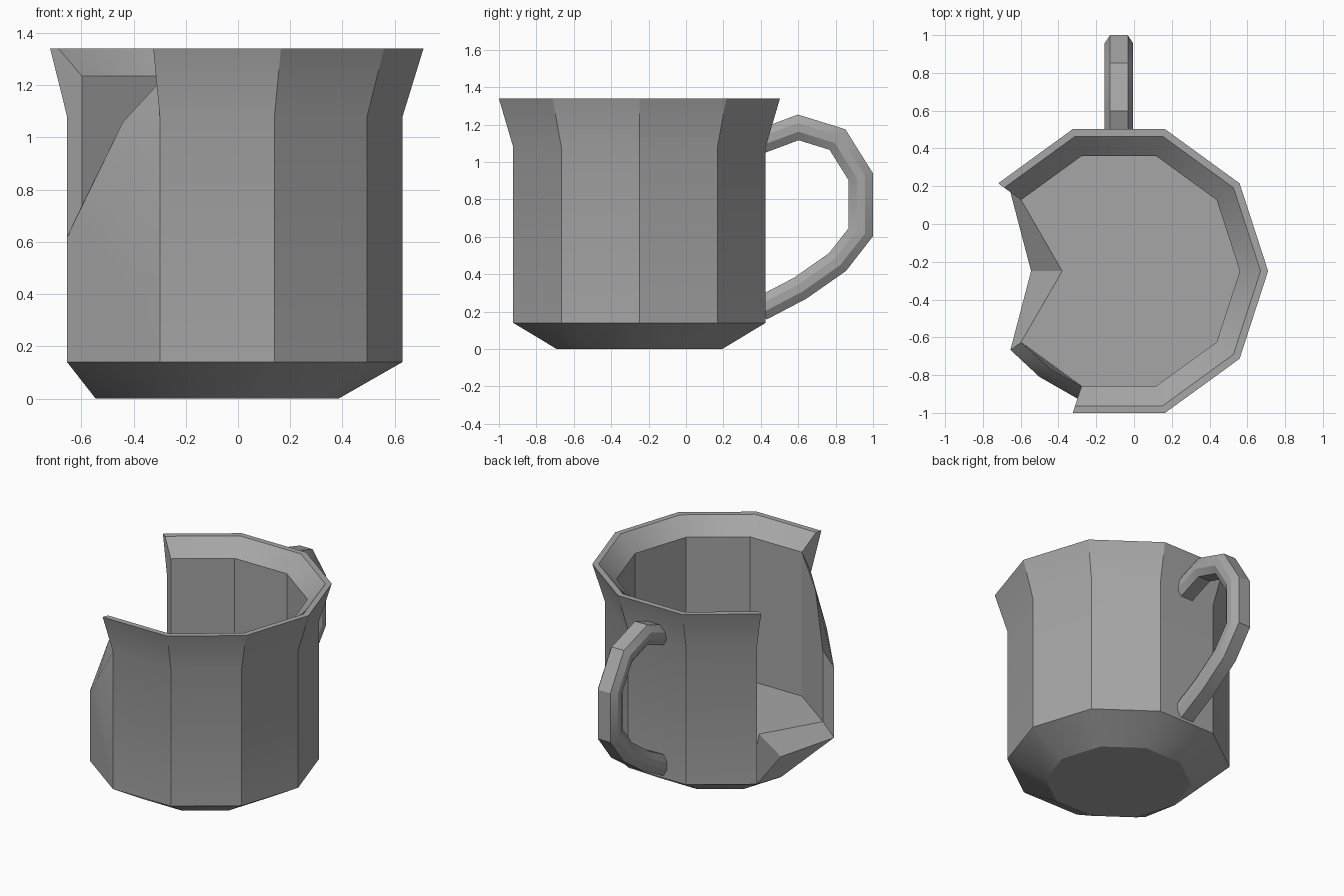
import bpy, bmesh
from math import cos, sin, pi
from mathutils import Vector

cube = bpy.data.objects.get("Cube")
if cube:
    bpy.data.objects.remove(cube)

# One plain clay grey for everything
clay = bpy.data.materials.new("grey clay")
clay.use_nodes = True
grey = (0.38, 0.38, 0.38, 1)
clay.diffuse_color = grey
clay.node_tree.nodes["Principled BSDF"].inputs["Base Color"].default_value = grey


def finish(bm, name):
    bmesh.ops.recalc_face_normals(bm, faces=bm.faces)
    mesh = bpy.data.meshes.new(name)
    bm.to_mesh(mesh)
    bm.free()
    obj = bpy.data.objects.new(name, mesh)
    bpy.context.collection.objects.link(obj)
    mesh.materials.append(clay)
    bpy.ops.object.select_all(action='DESELECT')
    obj.select_set(True)
    bpy.context.view_layer.objects.active = obj
    bpy.ops.object.shade_smooth_by_angle(angle=pi / 6)
    return obj


CENTRE = Vector((-0.08, -0.249, 0))
SIDES = 10
# Radius and height from the foot, up the outside, over the rim and down inside
FOOT, HIP, NECK, RIM, LIP, THROAT, FLOOR = range(7)
PROFILE = [(0.465, 0), (0.71, 0.14), (0.71, 1.08), (0.79, 1.34),
           (0.75, 1.34), (0.64, 1.235), (0.64, 0.25)]
GAP, LOW, HIGH, END = 5, 6, 7, 4   # columns around the broken side
# Places where the break lowers or pulls in the profile
BROKEN = {(GAP, HIP): (0.465, 0.14), (GAP, FLOOR): (0.30, 0.25),
          (LOW, NECK): (0.71, 0.62), (LOW, THROAT): (0.64, 0.74)}


def build_cup():
    bm = bmesh.new()
    col = []
    for i in range(SIDES):
        a = 2 * pi * i / SIDES
        skip = {GAP: (NECK, RIM, LIP, THROAT), LOW: (RIM, LIP)}.get(i, ())
        ring = []
        for k, point in enumerate(PROFILE):
            r, z = BROKEN.get((i, k), point)
            ring.append(None if k in skip else
                        bm.verts.new(CENTRE + Vector((r * cos(a), r * sin(a), z))))
        col.append(ring)
    face = bm.faces.new

    # Intact walls
    for step in range(SIDES - 3):
        a, b = col[(HIGH + step) % SIDES], col[(HIGH + step + 1) % SIDES]
        for k in range(FLOOR):
            face((a[k], b[k], b[k + 1], a[k + 1]))
    # Underside and inside floor
    face([c[FOOT] for c in col])
    face([c[FLOOR] for c in col])

    # Sunken foot and sloping floor edge in the gap
    g = col[GAP]
    for c in (col[END], col[LOW]):
        face((c[FOOT], g[FOOT], c[HIP]))
        face((g[FOOT], g[HIP], c[HIP]))
        face((c[HIP], g[HIP], g[FLOOR], c[FLOOR]))
    face(col[END][HIP:])

    # Partly broken wall panel with its slanted fracture
    lo, hi = col[LOW], col[HIGH]
    mid_out = bm.verts.new((-0.50, -0.81, 0.79))
    mid_in = bm.verts.new((-0.44, -0.77, 1.06))
    face((lo[FOOT], hi[FOOT], hi[HIP], lo[HIP]))
    face((lo[HIP], hi[HIP], hi[NECK], mid_out, lo[NECK]))
    face((lo[NECK], mid_out, mid_in, lo[THROAT]))
    face((mid_out, hi[NECK], hi[THROAT], mid_in))
    face((lo[THROAT], mid_in, hi[THROAT], hi[FLOOR], lo[FLOOR]))
    face((lo[HIP], lo[NECK], lo[THROAT], lo[FLOOR]))
    face(hi[NECK:FLOOR])
    return finish(bm, "broken_cup")


def build_handle():
    # Centre line in the y-z plane, swept with a flattened octagon
    path = [Vector(p) for p in ((0.40, 1.11), (0.60, 1.185), (0.81, 1.12), (0.935, 0.92),
                                (0.935, 0.625), (0.81, 0.465), (0.61, 0.325), (0.40, 0.215))]
    quarter = [(0.075, 0.022), (0.047, 0.065)]
    section = (quarter + [(-x, n) for x, n in reversed(quarter)]
               + [(-x, -n) for x, n in quarter] + [(x, -n) for x, n in reversed(quarter)])
    bm = bmesh.new()
    rings = []
    for i, p in enumerate(path):
        before = (p - path[max(i - 1, 0)]).normalized() if i else None
        after = (path[i + 1] - p).normalized() if i + 1 < len(path) else None
        before, after = before or after, after or before
        tangent = (before + after).normalized()
        normal = Vector((-tangent.y, tangent.x)) / tangent.dot(after)
        rings.append([bm.verts.new((CENTRE.x + x, p.x + normal.x * n, p.y + normal.y * n))
                      for x, n in section])
    for a, b in zip(rings, rings[1:]):
        for j in range(len(section)):
            k = (j + 1) % len(section)
            bm.faces.new((a[j], a[k], b[k], b[j]))
    bm.faces.new(rings[0])
    bm.faces.new(rings[-1])
    return finish(bm, "handle")


build_cup()
build_handle()
